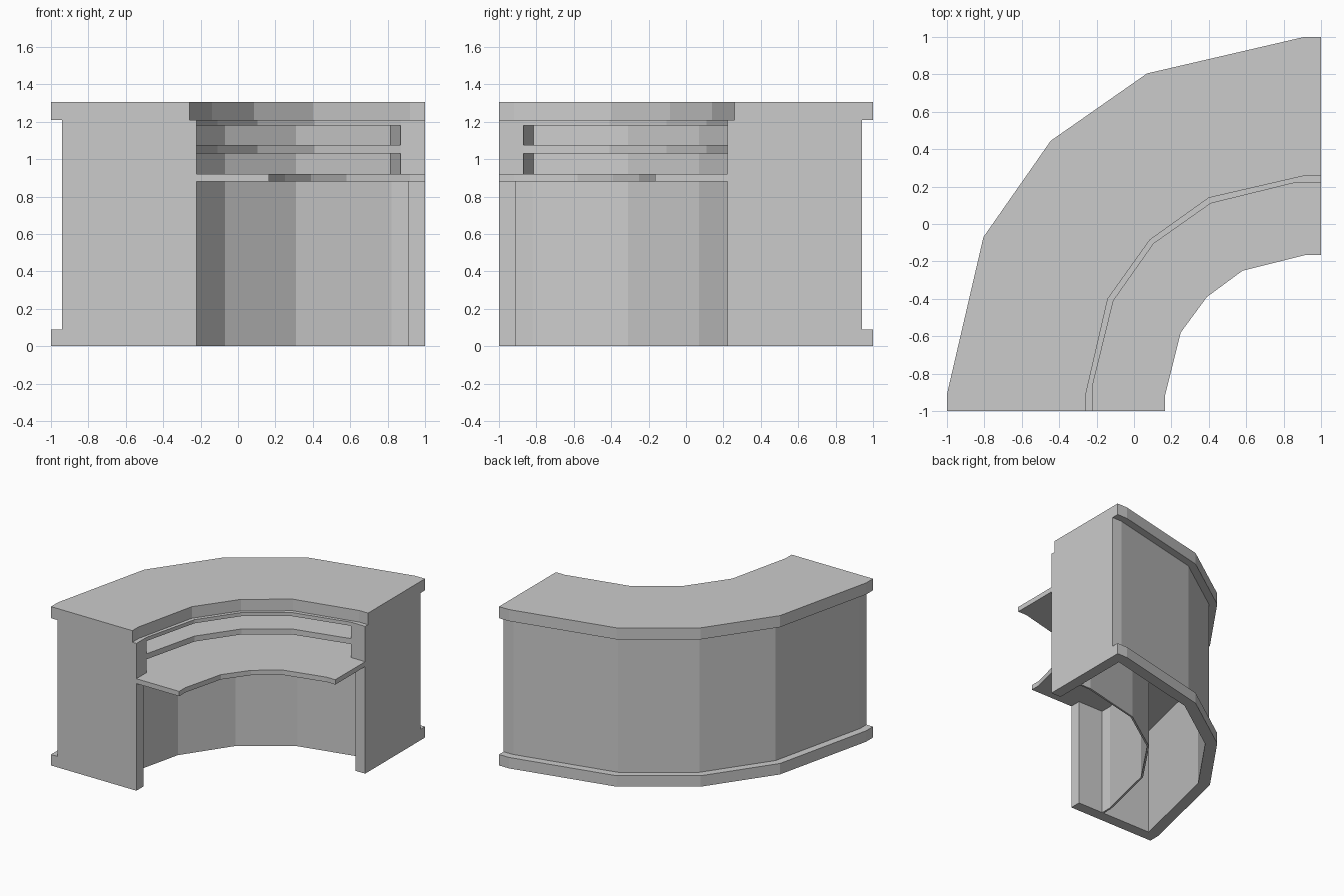
import bpy
import bmesh
from mathutils import Vector

old = bpy.data.objects.get("Cube")
if old:
    bpy.data.objects.remove(old, do_unlink=True)

grey = bpy.data.materials.new("light_grey")
grey.use_nodes = True
grey.diffuse_color = (0.6, 0.6, 0.6, 1)
grey.node_tree.nodes["Principled BSDF"].inputs["Base Color"].default_value = (0.6, 0.6, 0.6, 1)


def flip(points):
    """Reflect across the desk's diagonal symmetry line."""
    return [(-y, -x) for x, y in points]


def sweep(half):
    """Complete a half path; its last point lies on the diagonal."""
    return half + flip(half[:-1])[::-1]


def offset(path, d):
    """Shift a path sideways (to the inner side) with mitred corners."""
    pts = [Vector(p) for p in path]
    normals = []
    for a, b in zip(pts, pts[1:]):
        e = (b - a).normalized()
        normals.append(Vector((e.y, -e.x)))
    result = []
    for i, p in enumerate(pts):
        n1 = normals[max(i - 1, 0)]
        n2 = normals[min(i, len(normals) - 1)]
        m = (n1 + n2).normalized()
        result.append(tuple(p + m * (d / m.dot(n1))))
    return result


def prism(name, outline, z0, z1):
    bm = bmesh.new()
    face = bm.faces.new([bm.verts.new((x, y, z0)) for x, y in outline])
    top = bmesh.ops.extrude_face_region(bm, geom=[face])["geom"]
    verts = [v for v in top if isinstance(v, bmesh.types.BMVert)]
    bmesh.ops.translate(bm, verts=verts, vec=(0, 0, z1 - z0))
    bmesh.ops.recalc_face_normals(bm, faces=bm.faces)
    mesh = bpy.data.meshes.new(name)
    bm.to_mesh(mesh)
    bm.free()
    mesh.materials.append(grey)
    obj = bpy.data.objects.new(name, mesh)
    bpy.context.collection.objects.link(obj)


def band(name, outer, inner, z0, z1):
    prism(name, outer + inner[::-1], z0, z1)


# Plan paths, from the left end to the diagonal
rim = sweep([(-1, -1), (-1, -.91), (-.805, -.07), (-.445, .445)])
counter_edge = sweep([(-.26, -1), (-.26, -.92), (-.14, -.4), (.085, -.085)])
shelf_edge = sweep([(-.223, -1), (-.223, -.87), (-.11, -.41), (.105, -.105)])
desk_edge = sweep([(.165, -1), (.165, -.92), (.25, -.58), (.39, -.39)])
back_path = sweep([(-.45, -.99), (-.45, -.82), (-.33, -.31), (-.07, .07)])
body = offset(rim, .06)
wall_inside = offset(rim, .09)

# Curved bands
band("plinth", rim, wall_inside, 0, .09)
band("outer_wall", body, wall_inside, .09, 1.21)
band("inner_wall", offset(back_path, -.015), back_path, 0, 1.2)
band("worktop", offset(body, .005), desk_edge, .88, .92)
band("middle_shelf", offset(body, .005), shelf_edge, 1.03, 1.075)
band("upper_shelf", offset(body, .005), shelf_edge, 1.18, 1.21)
band("counter_top", rim, counter_edge, 1.21, 1.305)

# End panels and the angled cheeks closing the shelves
panel = [(-.94, -1), (-.223, -1), (-.223, -.91), (-.94, -.91)]
cheek = [(-.46, -1), (-.223, -1), (-.223, -.87), (-.45, -.815), (-.46, -.9)]
for side, place in (("right", list), ("left", flip)):
    prism(side + "_end_panel", place(panel), 0, 1.21)
    prism(side + "_shelf_cheek", place(cheek), .92, 1.2)
